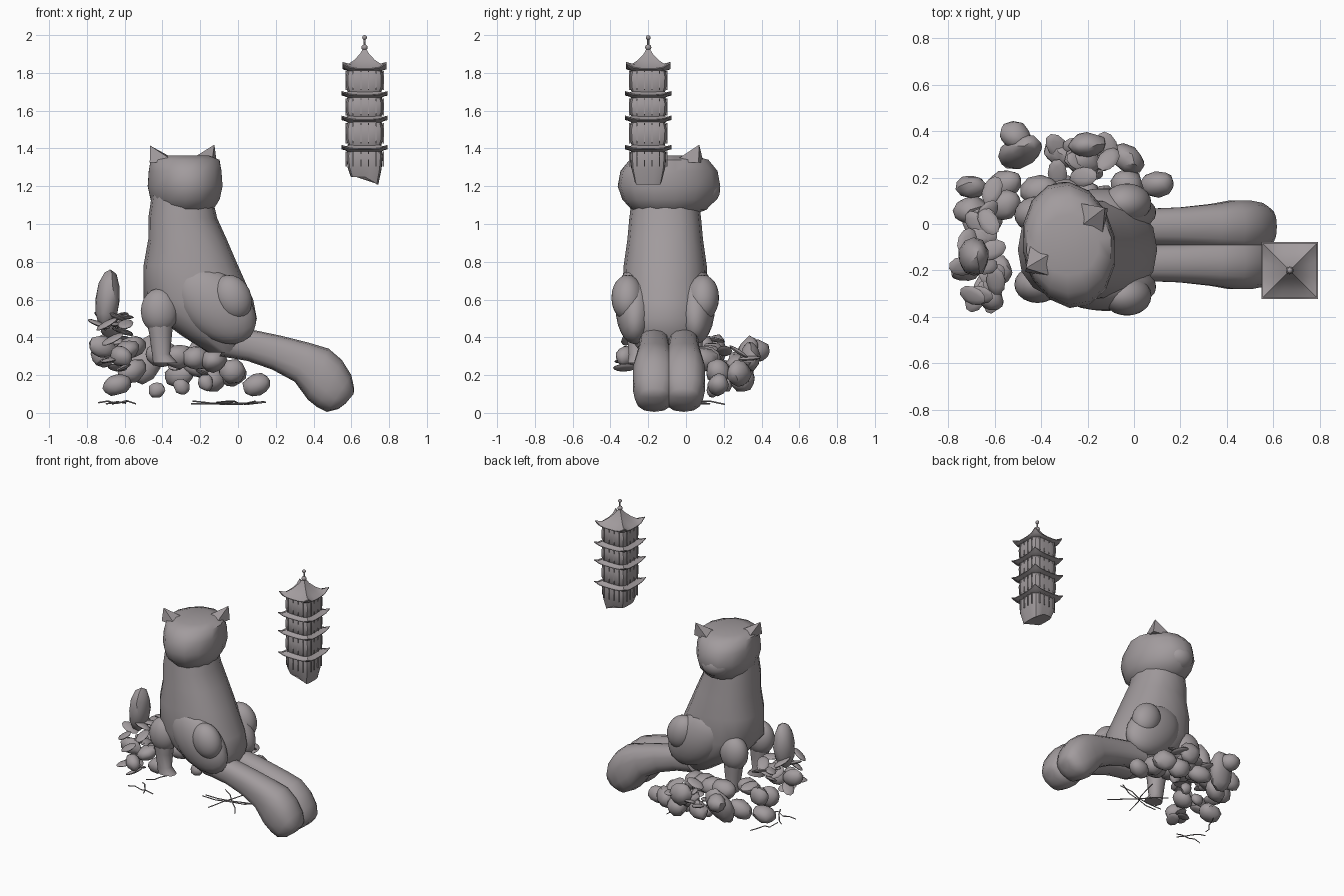
import bpy, bmesh, math, random
from mathutils import Vector, Matrix, Euler

if "Cube" in bpy.data.objects:
    bpy.data.objects.remove(bpy.data.objects["Cube"])

random.seed(4)
grey = bpy.data.materials.new("warm grey stone")
grey.diffuse_color = (0.36, 0.33, 0.34, 1)
grey.use_nodes = True
grey.node_tree.nodes["Principled BSDF"].inputs["Base Color"].default_value = grey.diffuse_color
CY = -0.11  # symmetry plane of the animal


def finish(name, bm, angle=35):
    bmesh.ops.recalc_face_normals(bm, faces=bm.faces)
    me = bpy.data.meshes.new(name)
    bm.to_mesh(me)
    bm.free()
    me.materials.append(grey)
    ob = bpy.data.objects.new(name, me)
    bpy.context.collection.objects.link(ob)
    bpy.ops.object.select_all(action='DESELECT')
    ob.select_set(True)
    bpy.context.view_layer.objects.active = ob
    bpy.ops.object.shade_smooth_by_angle(angle=math.radians(angle))
    return ob


def skin(name, rings, angle=35):
    """Join rings of points into a closed surface."""
    bm = bmesh.new()
    vs = [[bm.verts.new(p) for p in r] for r in rings]
    n = len(vs[0])
    for a, b in zip(vs, vs[1:]):
        for i in range(n):
            bm.faces.new((a[i], a[(i + 1) % n], b[(i + 1) % n], b[i]))
    bm.faces.new(vs[0])
    bm.faces.new(vs[-1])
    return finish(name, bm, angle)


def loft(name, sections, yc, n=14, p=2.2):
    """Section = (x1, z1, x2, z2, half width in y): a rounded slice between two points."""
    rings = []
    for x1, z1, x2, z2, h in sections:
        ring = []
        for i in range(n):
            t = 2 * math.pi * i / n
            c, s = math.cos(t), math.sin(t)
            c = math.copysign(abs(c) ** (2 / p), c)
            s = math.copysign(abs(s) ** (2 / p), s)
            ring.append(((x1 + x2) / 2 + c * (x2 - x1) / 2, yc + s * h, (z1 + z2) / 2 + c * (z2 - z1) / 2))
        rings.append(ring)
    return skin(name, rings, 50)


def blob(name, loc, size, rot=(0, 0, 0), sub=3, jitter=0.0):
    bm = bmesh.new()
    bmesh.ops.create_icosphere(bm, subdivisions=sub, radius=1)
    for v in bm.verts:
        v.co *= 1 + random.uniform(-jitter, jitter)
    bm.transform(Matrix.LocRotScale(Vector(loc), Euler([math.radians(a) for a in rot]), Vector(size)))
    return finish(name, bm, 40)


def tube(name, pts, r):
    cu = bpy.data.curves.new(name, 'CURVE')
    cu.dimensions = '3D'
    cu.bevel_depth, cu.bevel_resolution = r, 0
    sp = cu.splines.new('POLY')
    sp.points.add(len(pts) - 1)
    for q, co in zip(sp.points, pts):
        q.co = (*co, 1)
    cu.materials.append(grey)
    bpy.context.collection.objects.link(bpy.data.objects.new(name, cu))


# Seated body
loft("body", [(-.45, 1.2, -.15, 1.2, .17), (-.475, 1.03, -.11, 1.03, .19), (-.475, .92, -.06, .92, .2),
              (-.5, .78, 0, .78, .22), (-.5, .6, .08, .6, .23), (-.42, .5, .1, .5, .22),
              (-.3, .41, .08, .42, .2), (-.16, .32, .02, .32, .13)], CY, 16, 2.3)

# Paired parts: front legs, haunches, tail lobes
for side, s in (("left", -1), ("right", 1)):
    blob(side + "_shoulder", (-.415, CY + s * .15, .54), (.1, .08, .12))
    loft(side + "_front_leg", [(-.49, .5, -.34, .5, .06), (-.47, .42, -.35, .41, .055),
                               (-.455, .31, -.36, .31, .045), (-.45, .265, -.32, .265, .05)], CY + s * .15, 10)
    blob(side + "_haunch", (-.12, CY + s * .16, .57), (.25, .105, .165), (0, 42, 0))
    blob(side + "_knee", (-.03, CY + s * .2, .61), (.1, .085, .125), (0, -25, 0))
    loft(side + "_tail_lobe", [(-.1, .3, 0, .45, .08), (.05, .275, .1, .435, .08), (.18, .23, .22, .41, .085),
                               (.3, .165, .38, .37, .1), (.37, .07, .48, .34, .115), (.42, .03, .55, .28, .115),
                               (.47, .005, .6, .2, .105), (.53, .02, .615, .13, .08), (.57, .05, .612, .1, .04)],
         -.09 + s * .078, 14, 2.5)

# Head, slightly turned, with muzzle and broad pointed ears
rings = []
for z, a, b in ((1.04, .1, .08), (1.075, .2, .15), (1.13, .25, .185), (1.2, .275, .2), (1.28, .26, .195), (1.34, .21, .185), (1.362, .13, .13)):
    ring = []
    for i in range(14):
        t = 2 * math.pi * i / 14
        v = Matrix.Rotation(math.radians(10), 3, 'Z') @ Vector((b * math.cos(t), a * math.sin(t), 0))
        ring.append((v.x - .28, v.y - .09, z))
    rings.append(ring)
skin("head", rings, 50)
blob("muzzle", (-.31, .08, 1.18), (.11, .1, .09), (0, 0, 20))
for name, tip, base in (("left_ear", (-.465, -.19, 1.415), (-.385, -.15, 1.325)), ("right_ear", (-.125, .07, 1.42), (-.195, .01, 1.325))):
    bm = bmesh.new()
    foot = [bm.verts.new((base[0] + .1 * math.cos(k * math.pi / 2 + .6), base[1] + .1 * math.sin(k * math.pi / 2 + .6), base[2]))
            for k in range(4)]
    top = bm.verts.new(tip)
    for k in range(4):
        bm.faces.new((foot[k], foot[(k + 1) % 4], top))
    bm.faces.new(foot)
    finish(name, bm)

# Pagoda: square storeys, upturned eaves, spire
PX, PY = .67, -.2


def square(z, hx, lift=0.0, slope=0.0, rnd=0.0):
    pts = []
    for k in range(24):
        t = (k % 6) / 3 - 1
        d = hx * (1 - rnd * t ** 4)
        x, y = [(t, -1), (1, t), (-t, 1), (-1, -t)][k // 6]
        pts.append((PX + x * d, PY + y * d, z + lift * t ** 4 - slope * max(0, x)))
    return pts


for k, (z0, z1) in enumerate(((1.69, 1.83), (1.56, 1.68), (1.41, 1.55))):
    skin("storey_%d" % k, [square(z0 + f * (z1 - z0), w, rnd=.12) for f, w in ((0, .085), (.25, .098), (.65, .1), (1, .088))])
skin("broken_storey", [square(1.25, .073, slope=.04, rnd=.12), square(1.3, .09, slope=.01, rnd=.12),
                       square(1.36, .096, rnd=.12), square(1.41, .088, rnd=.12)])
for k, z in enumerate((1.672, 1.542, 1.387)):
    skin("eave_%d" % k, [square(z - .005, .085), square(z + .004, .105, lift=.004), square(z + .008, .122, lift=.018),
                         square(z + .012, .122, lift=.02), square(z + .016, .105, lift=.006), square(z + .03, .085)], 30)
skin("top_roof", [square(1.81, .085), square(1.815, .105, lift=.01), square(1.82, .117, lift=.03), square(1.824, .117, lift=.034),
                  square(1.84, .085, lift=.008), square(1.865, .055, lift=.003), square(1.9, .025), square(1.925, .01)], 30)
blob("spire_ball", (PX, PY, 1.987), (.013, .013, .013), sub=2)
blob("spire_bulb", (PX, PY, 1.935), (.017, .017, .016), sub=2)
tube("spire_rod", [(PX, PY, 1.91), (PX, PY, 1.985)], .006)

# Thin upright ribs on every storey wall
for k, (z, h) in enumerate(((1.76, .1), (1.62, .09), (1.48, .11), (1.345, .08))):
    bm = bmesh.new()
    for q in range(4):
        for t in (-.06, -.02, .02, .06):
            m = (Matrix.Translation((PX, PY, z)) @ Matrix.Rotation(q * math.pi / 2, 4, 'Z')
                 @ Matrix.Translation((t, -.098, 0)) @ Matrix.Diagonal((.005, .008, h, 1)))
            bmesh.ops.create_cube(bm, size=1, matrix=m)
    finish("wall_ribs_%d" % k, bm)

# Boulders round the base: the tall ones are placed, the rest follow three clusters
blob("upright_boulder", (-.69, -.14, .6), (.065, .085, .16), (0, 5, 0), 2, .06)
blob("back_boulder", (-.49, .31, .28), (.09, .06, .14), (-20, 25, 0), 2, .06)
places = [(-.59, -.2, .33), (-.72, -.2, .35), (-.62, -.32, .3), (-.7, .16, .35), (-.71, .06, .31), (-.56, .08, .35),
          (-.56, .17, .22), (-.64, .02, .15), (-.51, .38, .33), (-.2, .34, .3), (-.31, .3, .2), (-.22, .27, .25),
          (-.14, .3, .18), (-.03, .28, .21), (-.03, .17, .22), (.1, .17, .15)]
for k, p in enumerate(places):
    size = [random.uniform(.065, .09), random.uniform(.045, .07), random.uniform(.05, .075)]
    blob("boulder_%02d" % k, p, size, (0, random.uniform(-35, 35), random.uniform(-40, 40)), 2, .08)
for k in range(4):  # boulders under the animal
    blob("seat_boulder_%d" % k, (-.4 + .09 * k, .14 - .02 * k, .31 - .01 * k), (.09, .07, .065), (0, 0, 30 * k), 2, .07)
for k in range(3):  # small pebbles
    blob("pebble_%d" % k, (-.43 + .13 * k, .14 + .04 * k, .12 + .02 * k), (.045, .03, .04), (0, 40 * k, 0), 2, .1)

# Flat shards tucked between the boulders
for k in range(34):
    if k < 24:
        x, y = random.uniform(-.74, -.55), random.uniform(-.34, .16)
        z = random.choice((.24, .28, .39, .43, .47, .51))
    else:
        x, y, z = random.uniform(-.36, -.1), random.uniform(.2, .34), random.uniform(.18, .33)
    blob("shard_%02d" % k, (x, y, z), (.065, .042, .012), (random.uniform(-30, 30), random.uniform(-30, 30), random.uniform(0, 180)), 2)

# Dry roots near the ground, in two patches
for k in range(7):
    x, y, l = (-.64, -.1, .1) if k < 3 else (-.05, -.02, .2)
    a = k * 1.1
    d = Vector((math.cos(a), math.sin(a), 0)) * l
    y += random.uniform(-.12, .12)
    tube("root_%d" % k, [Vector((x, y, .055)) + d * t + Vector((0, random.uniform(-.02, .02), random.uniform(-.01, .01)))
                         for t in (-1, -.5, 0, .5, 1)], .004)
